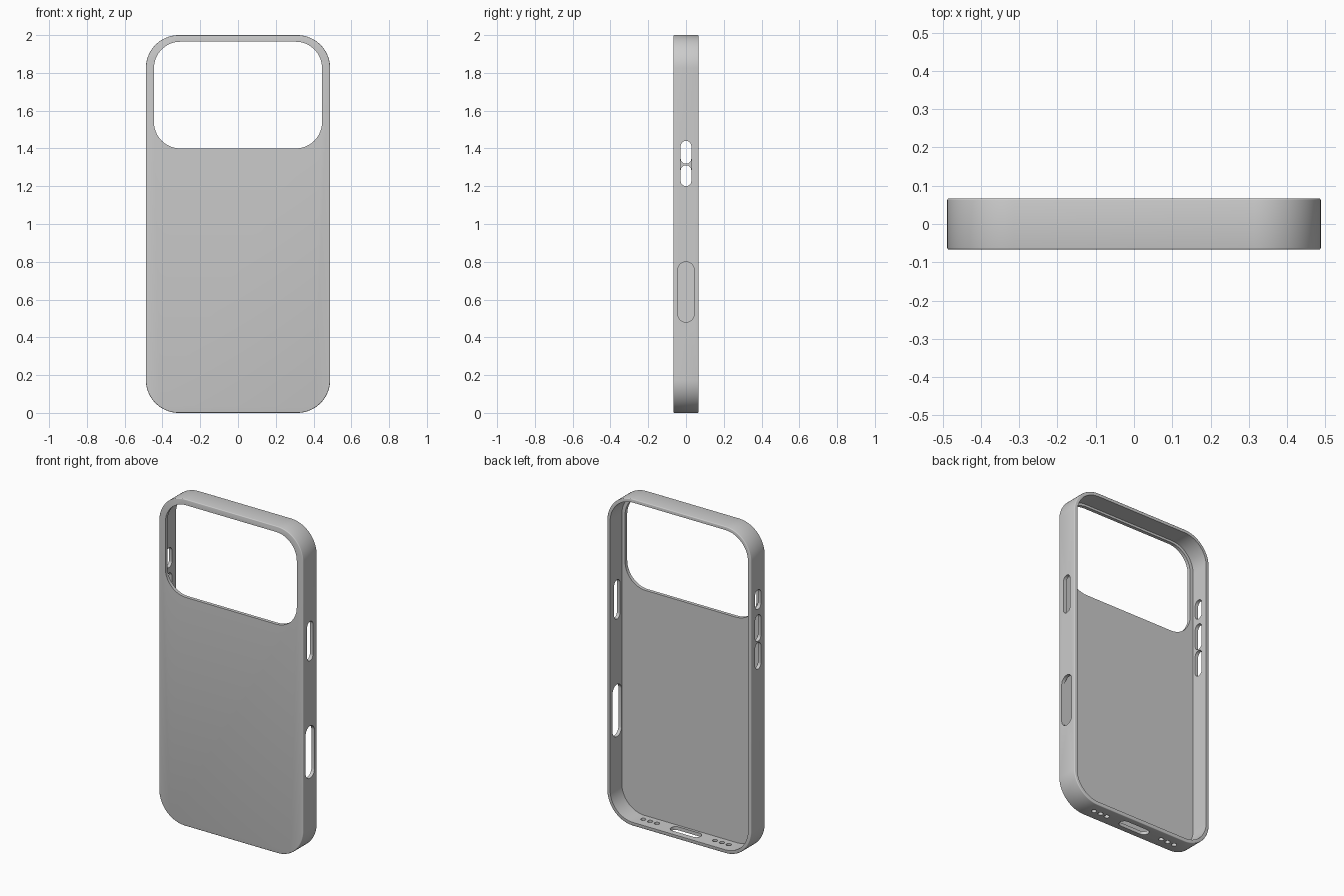
import bpy, bmesh
from math import pi, cos, sin, radians
from mathutils import Matrix

if "Cube" in bpy.data.objects:
    bpy.data.objects.remove(bpy.data.objects["Cube"])

HW, H, HD = 0.488, 2.0, 0.067      # half width, height, half depth
WALL = 0.021


def prism(name, w, h, r, d0, d1, matrix, seg=16, bevel=0.0):
    """Rounded rectangle w x h in local XY, extruded from d0 to d1 on local Z."""
    bm = bmesh.new()
    pts = []
    for k, (sx, sy) in enumerate([(1, 1), (-1, 1), (-1, -1), (1, -1)]):
        for i in range(seg + 1):
            a = k * pi / 2 + i / seg * pi / 2
            pts.append((sx * (w / 2 - r) + r * cos(a), sy * (h / 2 - r) + r * sin(a)))
    verts = [bm.verts.new((x, y, d0)) for x, y in pts]
    bmesh.ops.remove_doubles(bm, verts=verts, dist=1e-5)
    face = bm.faces.new([v for v in verts if v.is_valid])
    ext = bmesh.ops.extrude_face_region(bm, geom=[face])
    top = [g for g in ext["geom"] if isinstance(g, bmesh.types.BMVert)]
    bmesh.ops.translate(bm, verts=top, vec=(0, 0, d1 - d0))
    bmesh.ops.recalc_face_normals(bm, faces=bm.faces)
    if bevel:
        rim = [e for e in bm.edges if abs(e.verts[0].co.z - e.verts[1].co.z) < 1e-6]
        bmesh.ops.bevel(bm, geom=rim, offset=bevel, segments=3, profile=0.5, affect='EDGES')
    bm.transform(matrix)
    bmesh.ops.recalc_face_normals(bm, faces=bm.faces)
    mesh = bpy.data.meshes.new(name)
    bm.to_mesh(mesh)
    bm.free()
    ob = bpy.data.objects.new(name, mesh)
    bpy.context.collection.objects.link(ob)
    return ob


def facing_front(z):               # local Z becomes world -Y
    return Matrix.Translation((0, 0, z)) @ Matrix.Rotation(radians(90), 4, 'X')


def facing_side(x, z):             # local X -> Y, local Y -> Z, local Z -> X
    return Matrix(((0, 0, 1, x), (1, 0, 0, 0), (0, 1, 0, z), (0, 0, 0, 1)))


# Case shell
case = prism("phone_case", 2 * HW, H, 0.175, -HD, HD, facing_front(H / 2), 20, 0.005)

# Open cavity and camera window
cutters = [
    prism("cavity_cutter", 2 * (HW - WALL), H - 2 * WALL, 0.154,
          -HD - 0.05, HD - WALL, facing_front(H / 2), 20),
    prism("window_cutter", 0.89, 0.565, 0.14, -0.03, HD + 0.05, facing_front(1.6825)),
]

# Side button openings: side, centre height, length, width
for side, z, length, width in [(1, 1.32, 0.24, 0.056), (1, 0.64, 0.32, 0.086),
                               (-1, 1.575, 0.12, 0.056), (-1, 1.40, 0.162, 0.056),
                               (-1, 1.23, 0.162, 0.056)]:
    cutters.append(prism("button_cutter", width, length, width / 2 - 0.0005,
                         -0.05, 0.05, facing_side(side * HW, z), 8))

# Charging port and speaker holes in the bottom
cutters.append(prism("port_cutter", 0.2, 0.06, 0.0295, -0.05, 0.05, Matrix.Identity(4), 8))
for side in (-1, 1):
    for x in (0.197, 0.243, 0.29):
        cutters.append(prism("speaker_cutter", 0.03, 0.03, 0.0148, -0.05, 0.05,
                             Matrix.Translation((side * x, 0, 0)), 6))

# Cut every opening
bpy.context.view_layer.objects.active = case
case.select_set(True)
for c in cutters:
    mod = case.modifiers.new("cut", 'BOOLEAN')
    mod.operation, mod.solver, mod.object = 'DIFFERENCE', 'EXACT', c
    bpy.ops.object.modifier_apply(modifier=mod.name)
    bpy.data.objects.remove(c)

bpy.ops.object.shade_smooth_by_angle(angle=radians(32))
